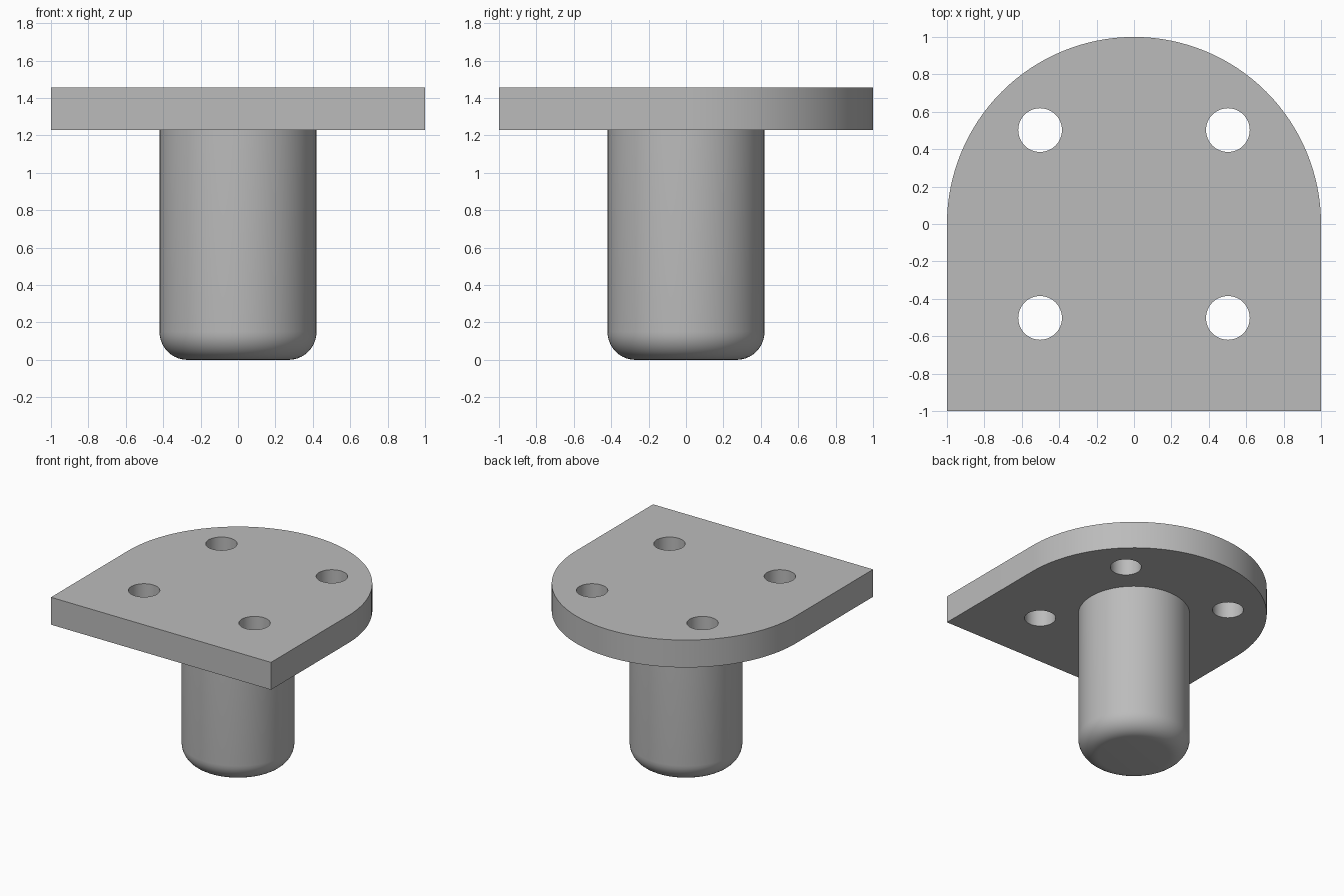
import bpy, bmesh
from math import sin, cos, pi, radians

PLATE_BOTTOM, PLATE_TOP = 1.23, 1.455
HOLE_RADIUS, HOLE_OFFSET = 0.117, 0.502
SHAFT_RADIUS, SHAFT_FILLET = 0.42, 0.15

cube = bpy.data.objects.get("Cube")
if cube:
    bpy.data.objects.remove(cube, do_unlink=True)

grey = bpy.data.materials.new("plain_grey")
grey.use_nodes = True
colour = (0.5, 0.5, 0.5, 1)
grey.diffuse_color = colour
grey.node_tree.nodes["Principled BSDF"].inputs["Base Color"].default_value = colour


def add_object(name, bm):
    bmesh.ops.recalc_face_normals(bm, faces=bm.faces)
    mesh = bpy.data.meshes.new(name)
    bm.to_mesh(mesh)
    bm.free()
    mesh.materials.append(grey)
    obj = bpy.data.objects.new(name, mesh)
    bpy.context.collection.objects.link(obj)
    return obj


def prism(name, outline, bottom, top):
    bm = bmesh.new()
    face = bm.faces.new([bm.verts.new((x, y, bottom)) for x, y in outline])
    side = bmesh.ops.extrude_face_region(bm, geom=[face], use_keep_orig=True)
    moved = [g for g in side["geom"] if isinstance(g, bmesh.types.BMVert)]
    bmesh.ops.translate(bm, verts=moved, vec=(0, 0, top - bottom))
    return add_object(name, bm)


def circle(radius, count, cx=0, cy=0):
    return [(cx + radius * cos(2 * pi * i / count), cy + radius * sin(2 * pi * i / count))
            for i in range(count)]


def activate(obj):
    bpy.ops.object.select_all(action="DESELECT")
    obj.select_set(True)
    bpy.context.view_layer.objects.active = obj


# Mounting plate: square front, half-round back
arc = [(cos(pi * i / 64), sin(pi * i / 64)) for i in range(65)]
plate = prism("mounting_plate", arc + [(-1, -1), (1, -1)], PLATE_BOTTOM, PLATE_TOP)

# Four bolt holes through the plate
for sx in (-1, 1):
    for sy in (-1, 1):
        outline = circle(HOLE_RADIUS, 48, sx * HOLE_OFFSET, sy * HOLE_OFFSET)
        cutter = prism("hole_cutter", outline, PLATE_BOTTOM - 0.1, PLATE_TOP + 0.1)
        cutter.hide_render = True
        hole = plate.modifiers.new("bolt_hole", "BOOLEAN")
        hole.operation, hole.solver, hole.object = "DIFFERENCE", "EXACT", cutter
        activate(plate)
        bpy.ops.object.modifier_apply(modifier=hole.name)
        bpy.data.objects.remove(cutter, do_unlink=True)

# Round shaft with a filleted lower rim
shaft = prism("shaft", circle(SHAFT_RADIUS, 96), 0, PLATE_BOTTOM)
bm = bmesh.new()
bm.from_mesh(shaft.data)
rim = [e for e in bm.edges if all(v.co.z < 0.01 for v in e.verts)]
bmesh.ops.bevel(bm, geom=rim, offset=SHAFT_FILLET, offset_type="OFFSET",
                segments=10, profile=0.5, affect="EDGES")
bm.to_mesh(shaft.data)
bm.free()

for obj in (plate, shaft):
    activate(obj)
    bpy.ops.object.shade_smooth_by_angle(angle=radians(30))
